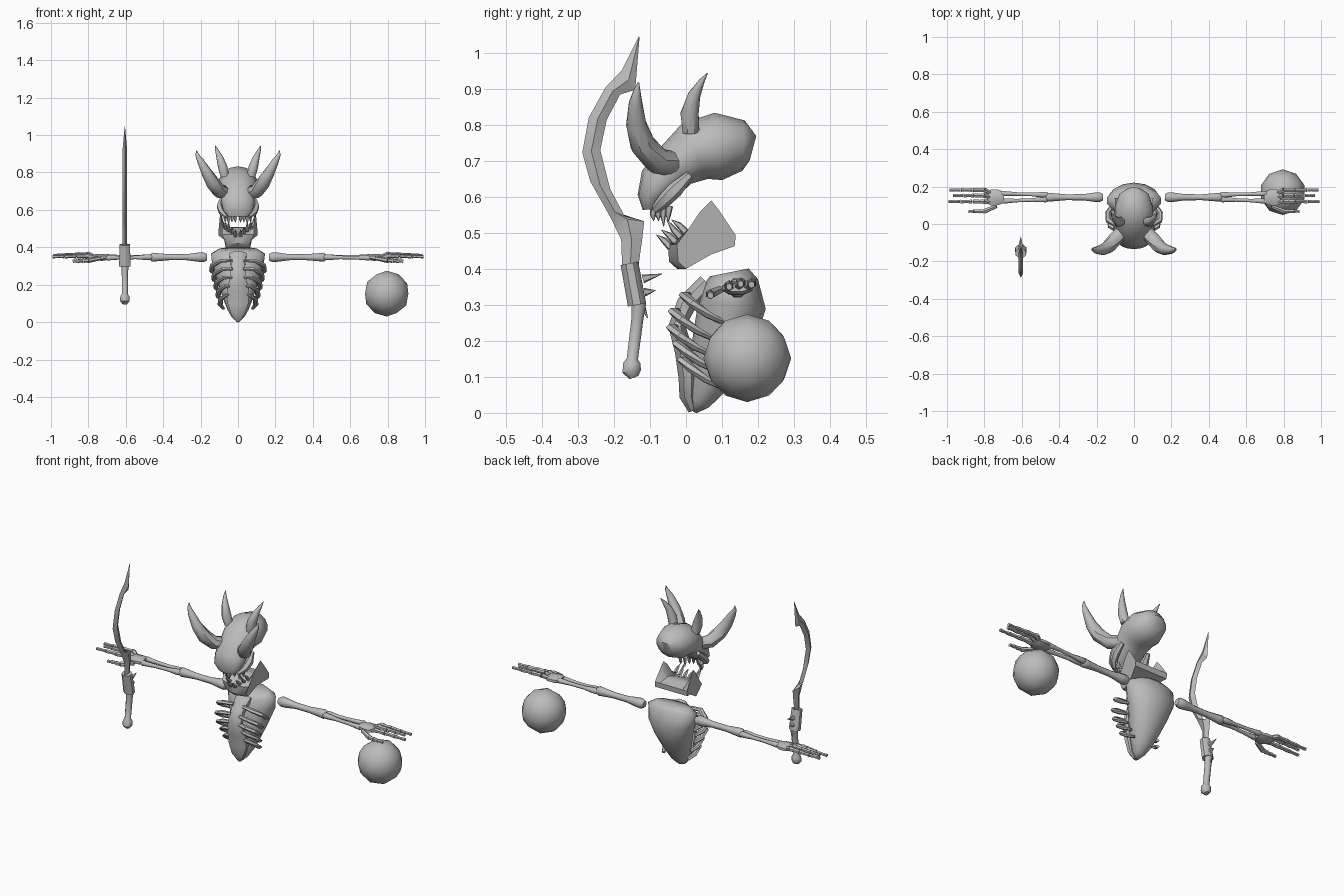
import bpy, bmesh, math
from mathutils import Vector

cube = bpy.data.objects.get("Cube")
if cube:
    bpy.data.objects.remove(cube, do_unlink=True)

grey = bpy.data.materials.new("bone grey")
grey.use_nodes = True
colour = (0.5, 0.5, 0.5, 1)
grey.diffuse_color = colour
grey.node_tree.nodes["Principled BSDF"].inputs["Base Color"].default_value = colour


def finish(name, bm, angle=45):
    bmesh.ops.recalc_face_normals(bm, faces=bm.faces)
    mesh = bpy.data.meshes.new(name)
    bm.to_mesh(mesh)
    bm.free()
    obj = bpy.data.objects.new(name, mesh)
    bpy.context.collection.objects.link(obj)
    mesh.materials.append(grey)
    bpy.ops.object.select_all(action="DESELECT")
    obj.select_set(True)
    bpy.context.view_layer.objects.active = obj
    bpy.ops.object.shade_smooth_by_angle(angle=math.radians(angle))
    return obj


def bridge(bm, rings, closed=True):
    for a, b in zip(rings, rings[1:]):
        n = len(a)
        for i in range(n if closed else n - 1):
            j = (i + 1) % n
            bm.faces.new((a[i], a[j], b[j], b[i]))


def loft(name, stations, sides=8, ref=(1, 0, 0), angle=45):
    """Skin oval rings given as (centre, radius along ref, other radius)."""
    bm = bmesh.new()
    pts = [Vector(s[0]) for s in stations]
    rings = []
    for i, s in enumerate(stations):
        t = (pts[min(i + 1, len(pts) - 1)] - pts[max(i - 1, 0)]).normalized()
        u = Vector(ref)
        u = (u - t * u.dot(t)).normalized()
        v = t.cross(u)
        ring = []
        for k in range(sides):
            a = math.tau * (k + 0.5) / sides
            ring.append(bm.verts.new(pts[i] + u * s[1] * math.cos(a) + v * s[-1] * math.sin(a)))
        rings.append(ring)
    bridge(bm, rings)
    bm.faces.new(rings[0])
    bm.faces.new(rings[-1])
    return finish(name, bm, angle)


def pair(name, stations, **kw):
    for side, s in (("left", 1), ("right", -1)):
        loft(f"{side}_{name}", [((p[0] * s, p[1], p[2]), *r) for p, *r in stations], **kw)


def yz(rows):
    return [((0, y, z), rx, ry) for y, z, rx, ry in rows]


# Skull, from the back of the cranium to the snout
loft("skull", yz([
    (.186, .735, .04, .035), (.16, .742, .08, .07), (.09, .74, .105, .094),
    (.025, .727, .103, .085), (-.03, .685, .092, .066), (-.075, .635, .09, .06),
    (-.1, .595, .08, .036), (-.098, .565, .055, .022)]), sides=14)
pair("cheekbone", [((.085, .01, .66), .012), ((.094, -.03, .62), .022),
                   ((.085, -.06, .59), .02), ((.06, -.085, .565), .012)], sides=6)

# Horns
pair("large_horn", [
    ((.055, -.03, .69), .036), ((.1, -.08, .70), .038), ((.135, -.12, .745), .037),
    ((.168, -.138, .80), .03), ((.2, -.14, .86), .02), ((.219, -.136, .895), .01),
    ((.222, -.132, .918), .002)], sides=8)
pair("small_horn", [
    ((.07, .014, .78), .025), ((.082, .01, .83), .027), ((.098, .022, .88), .019),
    ((.114, .043, .92), .009), ((.122, .06, .944), .001)], sides=8)

# Lower jaw: a side profile spread across its width with a hollow top
profile = [(-.05, .468), (.01, .515), (.04, .56), (.07, .59), (.09, .565),
           (.138, .493), (.135, .463), (.07, .44), (-.025, .40), (-.047, .42)]
bm = bmesh.new()
rows = []
for s in (-1, -.72, 0, .72, 1):
    row = []
    for k, (y, z) in enumerate(profile):
        w = .085 + .15 * max(0, y) * .9 - (.02 if k > 6 else 0)
        drop = max(0, z - .48) * .75 if k < 5 and abs(s) < 1 else 0
        back = .025 * s * s if y < 0 else 0
        row.append(bm.verts.new((s * w, y + back, z - drop)))
    rows.append(row)
bridge(bm, rows)
bm.faces.new(rows[0])
bm.faces.new(rows[-1])
finish("lower_jaw", bm, 35)

# Teeth along both jaws
for i in range(4):
    x, y = .014 + .018 * i, -.088 + .014 * i
    long = .05 if i == 2 else .034
    pair(f"upper_tooth_{i}", [((x, y, .575), .011), ((x, y - .004, .55), .009),
                              ((x, y - .002, .567 - long), .001)], sides=5)
    z = .46 + .014 * i
    pair(f"lower_tooth_{i}", [((x, y + .045, z), .011), ((x, y + .026, z + .02), .009),
                              ((x, y + .006, z + long), .001)], sides=5)

# Torso shell, tapering downward to a point
loft("torso_shell", yz([
    (.12, .39, .105, .055), (.125, .365, .148, .075), (.128, .30, .14, .094),
    (.108, .22, .112, .088), (.08, .14, .085, .072), (.055, .07, .058, .05),
    (.035, .03, .035, .032), (.02, .004, .01, .01)]), sides=14, angle=60)
loft("breastbone", yz([
    (.06, .36, .05, .03), (.0, .30, .04, .03), (-.025, .24, .045, .026),
    (-.005, .17, .065, .028), (.005, .10, .06, .028), (.005, .045, .04, .025),
    (.018, .005, .012, .012)]), sides=8)

# Ribs sweeping from the breastbone out and down to the back
for i in range(5):
    w, z = .148 - .012 * i, .325 - .045 * i
    y = (.0, -.03, -.035, -.018, -.005)[i]
    pair(f"rib_{i}", [
        ((.03, y + .005, z + .004), .008, .012), ((w * .62, y - .005, z + .002), .011, .016),
        ((w * .93, y + .02, z - .022), .012, .016), ((w * .95, y + .06, z - .052), .011, .014),
        ((w * .78, y + .10, z - .072), .007, .01)], sides=6, ref=(0, 0, 1))


# Arms: bones running outward along x
def bone(name, a, b, r):
    a, b = Vector(a), Vector(b)
    shape = [(0, .7), (.06, 1.1), (.17, 1), (.35, .68), (.65, .66), (.88, .9), (.96, 1), (1, .65)]
    pair(name, [(a.lerp(b, t), r * k) for t, k in shape], ref=(0, 1, 0))


bone("upper_arm", (.165, .143, .347), (.47, .143, .347), .026)
bone("forearm_back", (.455, .155, .347), (.71, .163, .35), .015)
bone("forearm_front", (.455, .132, .347), (.71, .122, .343), .015)

# Hands
pair("palm", [((.695, .142, .347), .03, .015), ((.725, .142, .346), .045, .02),
              ((.765, .142, .346), .046, .018), ((.785, .142, .348), .036, .012)],
     ref=(0, 1, 0))
fingers = {"outer_finger": (.165, .182, .36, .99), "middle_finger": (.142, .152, .362, .97),
           "inner_finger": (.117, .12, .354, .995), "thumb": (.095, .068, .33, .885)}
for name, (y0, y1, z, tip) in fingers.items():
    start = Vector((.765, y0, .347))
    knuckle = Vector((.80, y1, z))
    end = Vector((tip, y1, z - .004))
    if name == "thumb":
        start = Vector((.735, y0, .342))
    pair(name + "_base", [(start, .011), (knuckle, .014)], sides=6, ref=(0, 1, 0))
    for j in range(3):
        a, b = knuckle.lerp(end, j / 3), knuckle.lerp(end, (j + .95) / 3)
        r = .0145 - .002 * j
        pair(f"{name}_{j}", [(a, r), (a.lerp(b, .4), r * .75), (b, r * .9)],
             sides=6, ref=(0, 1, 0))

# Orb
bm = bmesh.new()
bmesh.ops.create_icosphere(bm, subdivisions=2, radius=.122)
bmesh.ops.translate(bm, verts=bm.verts, vec=(.795, .17, .152))
finish("orb", bm, 60)

# Curved sword blade with a raised ridge on both faces
SX = -.605
outer = [(-.177, .40), (-.18, .482), (-.21, .543), (-.225, .57), (-.266, .643), (-.288, .723),
         (-.27, .82), (-.224, .903), (-.177, .953), (-.131, 1.045)]
inner = [(-.133, .40), (-.122, .48), (-.116, .532), (-.17, .546), (-.21, .62), (-.238, .73),
         (-.22, .814), (-.183, .884), (-.141, .897), (-.129, 1.043)]
bm = bmesh.new()
rings = []
for i, (o, n) in enumerate(zip(outer, inner)):
    m = [(p + q) / 2 for p, q in zip(o, n)]
    t = .012 if i < 9 else .001
    rings.append([bm.verts.new(c) for c in
                  ((SX, *o), (SX + t, *m), (SX, *n), (SX - t, *m))])
bridge(bm, rings)
bm.faces.new(rings[0])
bm.faces.new(rings[-1])
finish("sword_blade", bm, 20)

# Sword collar, grip, pommel and spikes
loft("sword_collar", [((SX, -.157, .415), .03, .027), ((SX, -.136, .30), .033, .028)], sides=8)
loft("sword_grip", [((SX, -.131, .305), .022), ((SX, -.135, .26), .018), ((SX, -.149, .15), .017),
                    ((SX, -.15, .138), .026), ((SX, -.151, .115), .028),
                    ((SX, -.145, .098), .014)], sides=8)
spikes = [((-.12, .372), (-.067, .386)), ((-.115, .335), (-.085, .34)), ((-.128, .31), (-.106, .263))]
for i, (a, b) in enumerate(spikes):
    loft(f"sword_spike_{i}", [((SX, *a), .013), ((SX, *b), .001)], sides=5)
